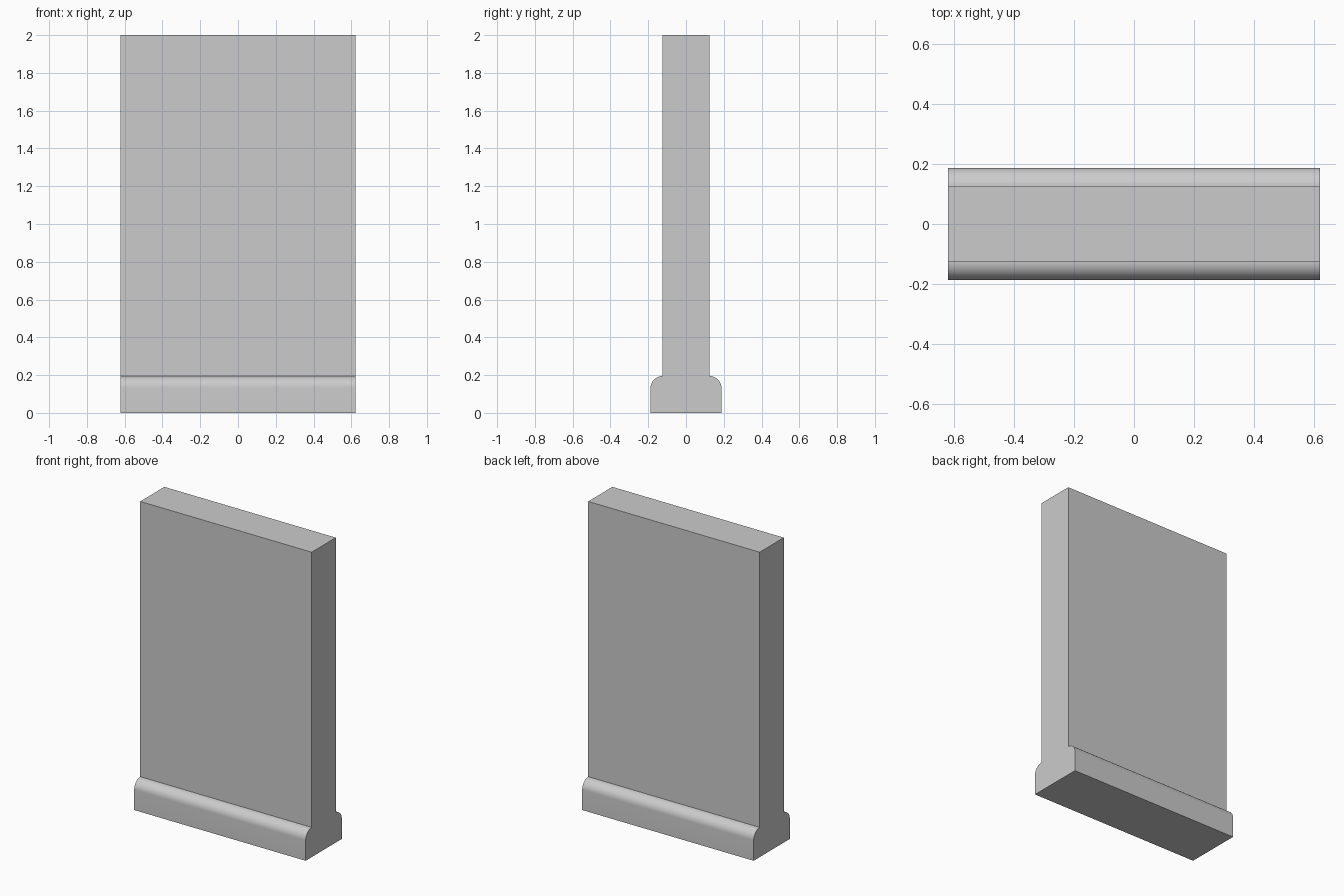
import bpy, bmesh
from math import sin, cos, pi

if "Cube" in bpy.data.objects:
    bpy.data.objects.remove(bpy.data.objects["Cube"])

HALF_W, WALL_Y, BASE_Y, BASE_Z, HEIGHT = 0.622, 0.125, 0.1875, 0.195, 2.0
R = BASE_Y - WALL_Y
STEPS = 12

# half profile in (y, z): plinth side, rounded shoulder, wall side
half = [(BASE_Y, 0.0)]
for i in range(STEPS + 1):
    a = pi / 2 * i / STEPS
    half.append((WALL_Y + R * cos(a), BASE_Z - R + R * sin(a)))
half.append((WALL_Y, HEIGHT))
profile = half + [(-y, z) for y, z in reversed(half)]

# sweep the profile along the wall's length
bm = bmesh.new()
end = bm.faces.new([bm.verts.new((-HALF_W, y, z)) for y, z in profile])
swept = bmesh.ops.extrude_face_region(bm, geom=[end], use_keep_orig=True)
verts = [v for v in swept["geom"] if isinstance(v, bmesh.types.BMVert)]
bmesh.ops.translate(bm, verts=verts, vec=(2 * HALF_W, 0, 0))
bmesh.ops.recalc_face_normals(bm, faces=bm.faces)
mesh = bpy.data.meshes.new("wall_panel_with_plinth")
bm.to_mesh(mesh)
bm.free()

wall = bpy.data.objects.new("wall_panel_with_plinth", mesh)
bpy.context.collection.objects.link(wall)
bpy.context.view_layer.objects.active = wall
wall.select_set(True)
bpy.ops.object.shade_smooth_by_angle(angle=pi / 6)
